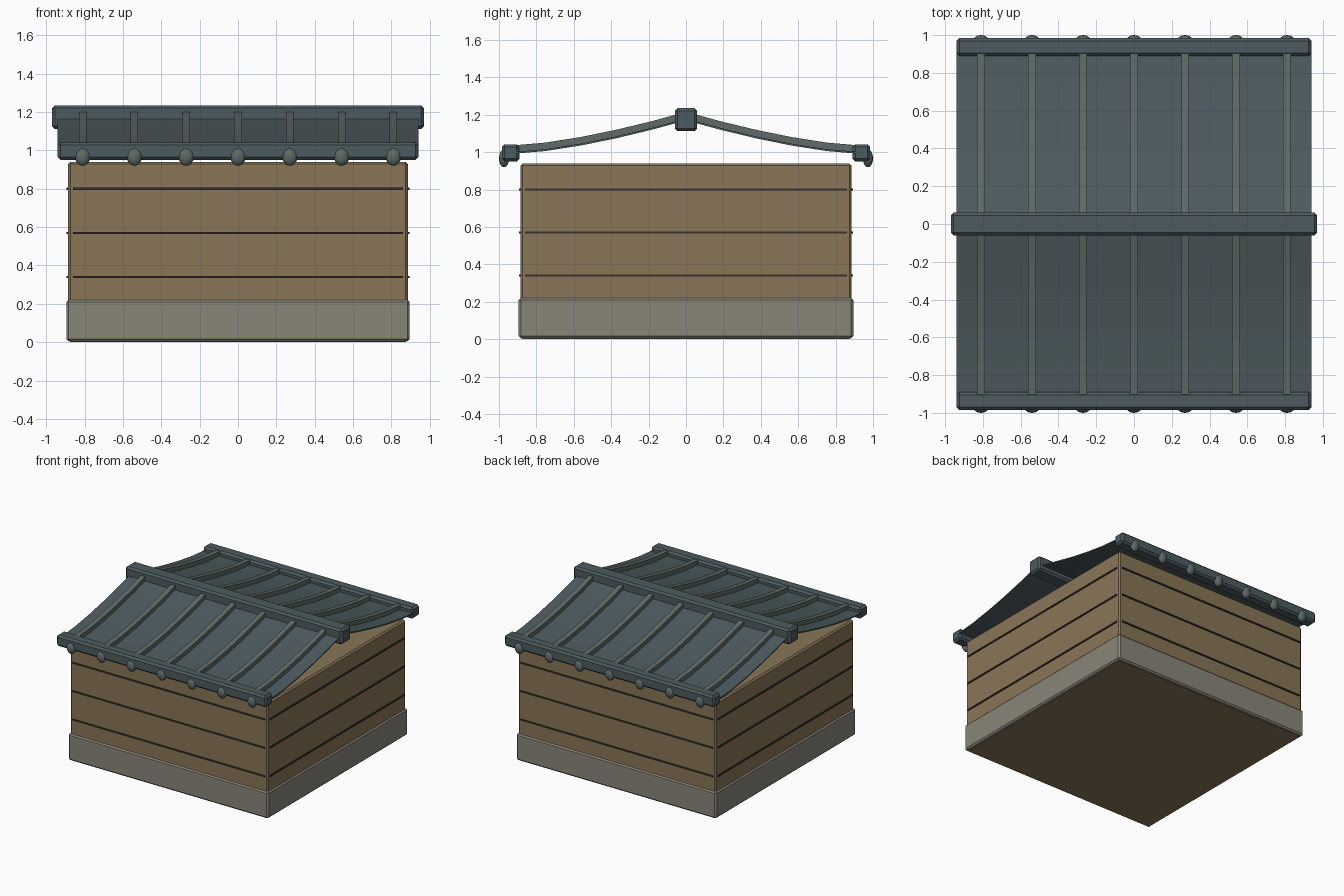
import bpy, bmesh, math
from mathutils import Matrix, Vector

if "Cube" in bpy.data.objects:
    bpy.data.objects.remove(bpy.data.objects["Cube"])


def material(name, rgb):
    m = bpy.data.materials.new(name)
    m.diffuse_color = (*rgb, 1)
    m.use_nodes = True
    m.node_tree.nodes["Principled BSDF"].inputs["Base Color"].default_value = m.diffuse_color
    return m


WOOD = material("wood", (0.25, 0.18, 0.095))
STONE = material("stone", (0.25, 0.235, 0.19))
SEAM = material("dark_seam", (0.04, 0.032, 0.025))
TILE = material("roof_tile", (0.075, 0.105, 0.115))
RIB = material("roof_rib", (0.115, 0.145, 0.14))


def finish(name, bm, mat, bevel=0.0):
    bmesh.ops.recalc_face_normals(bm, faces=bm.faces[:])
    me = bpy.data.meshes.new(name)
    bm.to_mesh(me)
    bm.free()
    me.materials.append(mat)
    ob = bpy.data.objects.new(name, me)
    bpy.context.collection.objects.link(ob)
    if bevel:
        mod = ob.modifiers.new("bevel", 'BEVEL')
        mod.width = bevel
        mod.segments = 1
    return ob


def add_box(bm, centre, size, rot=Matrix()):
    mat = Matrix.Translation(centre) @ rot @ Matrix.Diagonal((*size, 1))
    bmesh.ops.create_cube(bm, size=1, matrix=mat)


def box(name, lo, hi, mat, bevel=0.0):
    bm = bmesh.new()
    lo, hi = Vector(lo), Vector(hi)
    add_box(bm, (lo + hi) / 2, hi - lo)
    return finish(name, bm, mat, bevel)


# Walls and stone plinth
box("walls", (-0.885, -0.885, 0), (0.885, 0.885, 0.94), WOOD, 0.012)
box("plinth", (-0.895, -0.895, 0.005), (0.895, 0.895, 0.222), STONE, 0.012)

# Dark plank seams on all four walls
bm = bmesh.new()
for z in (0.34, 0.57, 0.80):
    for s in (-1, 1):
        add_box(bm, (0, s * 0.885, z), (1.72, 0.016, 0.011))
        add_box(bm, (s * 0.885, 0, z), (0.016, 1.72, 0.011))
finish("plank_seams", bm, SEAM)

# Sagging roof profile from ridge to eave
STEPS = 5
profile = []
for i in range(STEPS + 1):
    t = i / STEPS
    profile.append((0.94 * t, 1.0 + 0.18 * (1 - t) ** 1.5))
RIB_X = [0.27 * k for k in range(-3, 4)]

for s, side in ((-1, "front"), (1, "back")):
    # Thin curved roof sheet
    bm = bmesh.new()
    outline = [(y, z) for y, z in profile] + [(y, z - 0.01) for y, z in reversed(profile)]
    face = bm.faces.new([bm.verts.new((-0.94, s * y, z)) for y, z in outline])
    ext = bmesh.ops.extrude_face_region(bm, geom=[face])
    bmesh.ops.translate(bm, vec=(1.88, 0, 0),
                        verts=[v for v in ext["geom"] if isinstance(v, bmesh.types.BMVert)])
    finish(side + "_roof_sheet", bm, TILE)

    # Raised ribs, one short bar per roof segment
    bm = bmesh.new()
    for x in RIB_X:
        for (y0, z0), (y1, z1) in zip(profile, profile[1:]):
            rot = Matrix.Rotation(math.atan2(s * (z1 - z0), (y1 - y0)), 4, 'X')
            length = math.hypot(y1 - y0, z1 - z0) + 0.008
            add_box(bm, (x, s * (y0 + y1) / 2, (z0 + z1) / 2 + 0.016),
                    (0.04, length, 0.038), rot)
    finish(side + "_roof_ribs", bm, RIB)

    # Eave beam
    ys = sorted((s * 0.985, s * 0.89))
    box(side + "_eave_beam", (-0.94, ys[0], 0.95), (0.94, ys[1], 1.042), TILE, 0.015)

    # Rounded tile ends along the eave
    bm = bmesh.new()
    for x in RIB_X:
        bmesh.ops.create_uvsphere(
            bm, u_segments=12, v_segments=8, radius=1,
            matrix=Matrix.Translation((x, s * 0.973, 0.967)) @ Matrix.Diagonal((0.04, 0.027, 0.048, 1)))
    for f in bm.faces:
        f.smooth = True
    finish(side + "_tile_ends", bm, RIB)

# Ridge beam
box("ridge_beam", (-0.97, -0.06, 1.112), (0.97, 0.06, 1.235), TILE, 0.015)
